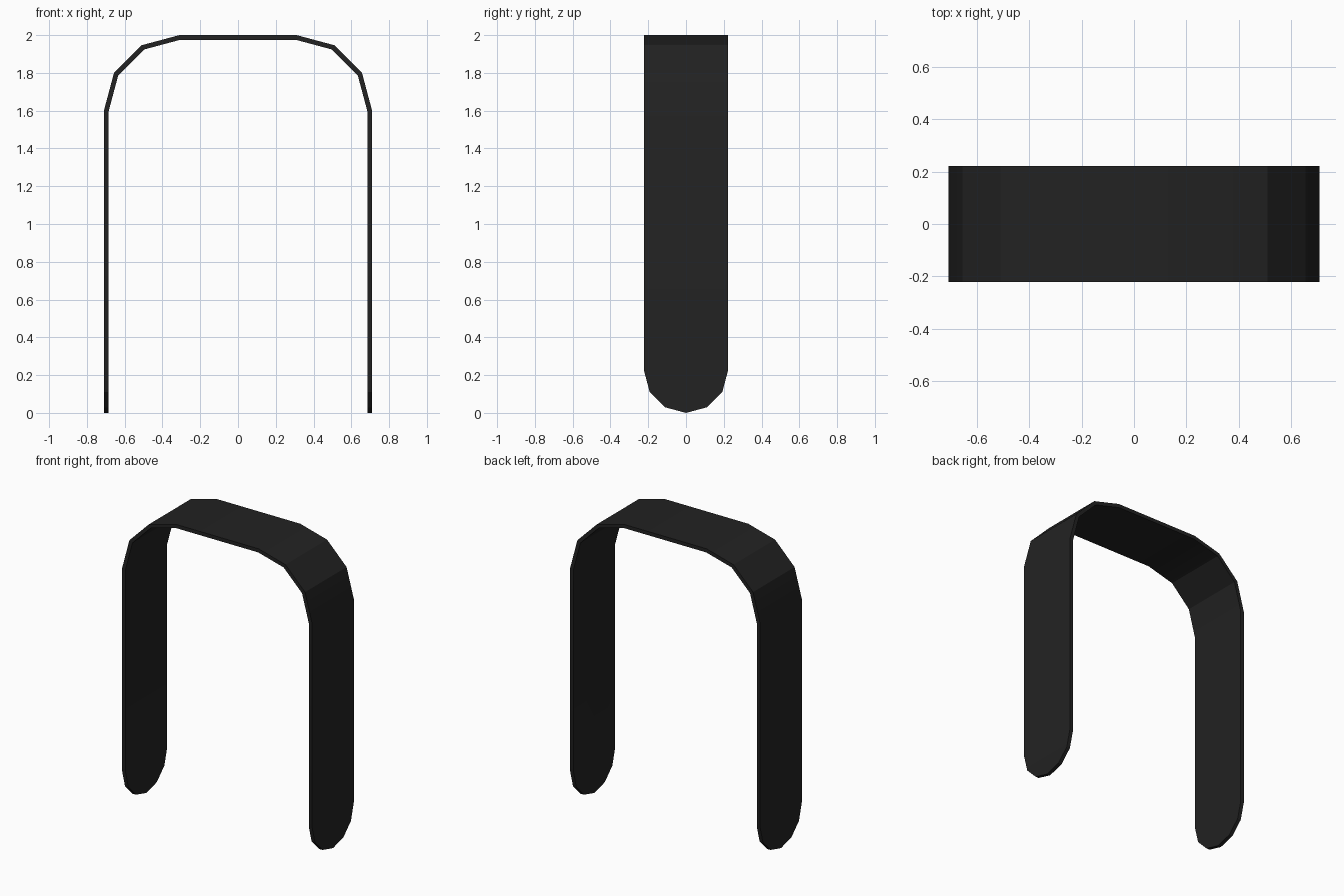
import bpy
import bmesh
from math import sin, cos, pi, radians

cube = bpy.data.objects.get("Cube")
if cube:
    bpy.data.objects.remove(cube, do_unlink=True)

HALF_SPAN = 0.71     # outer half distance between the legs
HALF_WIDTH = 0.222   # half width of the band, and radius of the rounded tips
HEIGHT = 2.0
BEND = 0.4           # outer bend radius
THICKNESS = 0.025

# Black material
black = bpy.data.materials.new("black")
black.use_nodes = True
colour = (0.016, 0.016, 0.016, 1)
black.diffuse_color = colour
black.node_tree.nodes["Principled BSDF"].inputs["Base Color"].default_value = colour

# Outer arch profile: a three-segment bend, mirrored to the other side
cx, cz = HALF_SPAN - BEND, HEIGHT - BEND
bend = [(cx + BEND * cos(i * pi / 6), cz + BEND * sin(i * pi / 6)) for i in range(4)]
profile = bend + [(-x, z) for x, z in reversed(bend)]

bm = bmesh.new()
front = [bm.verts.new((x, -HALF_WIDTH, z)) for x, z in profile]
back = [bm.verts.new((x, HALF_WIDTH, z)) for x, z in profile]

# Bridge over the top
for i in range(len(profile) - 1):
    bm.faces.new((front[i], back[i], back[i + 1], front[i + 1]))


# Straight leg outline with a six-segment rounded tip, front to back
def tip(x):
    return [bm.verts.new((x, -HALF_WIDTH * cos(i * pi / 6),
                          HALF_WIDTH * (1 - sin(i * pi / 6)))) for i in range(7)]


bm.faces.new(tip(HALF_SPAN) + [back[0], front[0]])
bm.faces.new([front[-1], back[-1]] + tip(-HALF_SPAN)[::-1])

mesh = bpy.data.meshes.new("arched_band")
bm.to_mesh(mesh)
bm.free()
mesh.materials.append(black)
band = bpy.data.objects.new("arched_band", mesh)
bpy.context.collection.objects.link(band)

# Thicken inwards
bpy.context.view_layer.objects.active = band
band.select_set(True)
solid = band.modifiers.new("thickness", "SOLIDIFY")
solid.thickness = THICKNESS
solid.offset = -1
solid.use_even_offset = True
bpy.ops.object.modifier_apply(modifier=solid.name)
bpy.ops.object.shade_smooth_by_angle(angle=radians(25))
